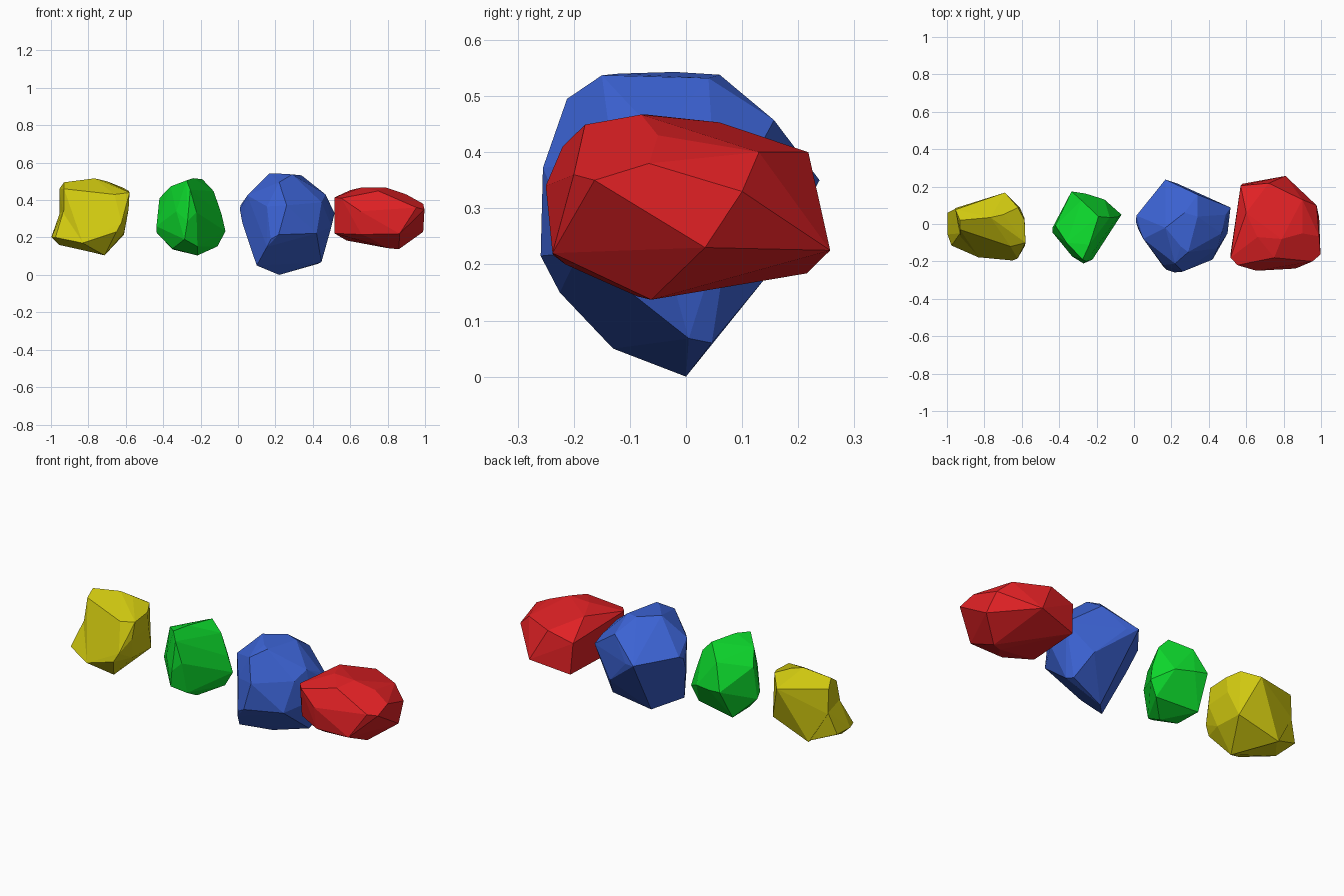
import bpy, bmesh, math


def rock(name, pts, color):
    """Faceted stone: convex hull of its corner points, nearly flat facets merged."""
    bm = bmesh.new()
    for p in pts:
        bm.verts.new(p)
    bmesh.ops.convex_hull(bm, input=bm.verts[:])
    loose = [v for v in bm.verts if not v.link_faces]
    bmesh.ops.delete(bm, geom=loose, context='VERTS')
    bmesh.ops.dissolve_limit(bm, angle_limit=math.radians(5),
                             verts=bm.verts[:], edges=bm.edges[:])
    bmesh.ops.recalc_face_normals(bm, faces=bm.faces[:])
    mesh = bpy.data.meshes.new(name)
    bm.to_mesh(mesh)
    bm.free()
    mat = bpy.data.materials.new(name + "_paint")
    mat.diffuse_color = (*color, 1)
    mesh.materials.append(mat)
    ob = bpy.data.objects.new(name, mesh)
    bpy.context.collection.objects.link(ob)
    return ob


# Red stone, wide and flat
rock("red_rock", [
    (.66, -.07, .467), (.79, -.08, .467), (.60, .06, .453), (.75, -.18, .449),
    (.90, -.05, .43), (.90, .13, .40), (.72, .218, .40), (.57, .205, .36),
    (.81, .257, .225), (.58, .215, .184), (.976, .10, .33), (.99, -.066, .38),
    (.997, -.163, .35), (.99, .034, .23), (.954, -.20, .36), (.864, -.238, .22),
    (.655, -.25, .34), (.66, -.236, .216), (.70, -.215, .20), (.553, -.22, .41),
    (.516, -.18, .414), (.516, -.16, .222), (.86, -.062, .137), (.80, -.087, .143),
    (.54, .0, .21)], (.75, .015, .018))

# Blue stone, the largest, tapering to a low point
rock("blue_rock", [
    (.168, -.02, .543), (.27, .06, .538), (.34, .04, .532), (.25, -.12, .54),
    (.22, -.212, .495), (.26, -.255, .372), (.29, -.15, .537), (.155, -.22, .366),
    (.447, -.13, .388), (.468, -.05, .43), (.49, .05, .382), (.516, .088, .33),
    (.50, -.05, .26), (.217, -.259, .215), (.175, -.245, .19), (.42, -.19, .222),
    (.155, -.225, .15), (.446, .005, .068), (.43, .046, .06), (.22, 0, 0),
    (.10, -.13, .05), (.01, .01, .35), (.013, .045, .37), (.05, -.08, .425),
    (.024, -.03, .275), (.168, .238, .35), (.23, .217, .34), (.34, .157, .457),
    (.38, .145, .18)], (.045, .125, .66))

# Green stone, the smallest
rock("green_rock", [
    (-.275, -.19, .505), (-.238, -.11, .517), (-.19, .04, .511), (-.255, -.20, .455),
    (-.36, -.10, .473), (-.42, -.008, .41), (-.13, .035, .447), (-.28, .126, .45),
    (-.088, .037, .324), (-.067, .05, .233), (-.11, .04, .152), (-.217, -.06, .104),
    (-.222, -.19, .334), (-.27, -.211, .286), (-.286, -.20, .19), (-.217, -.15, .152),
    (-.33, -.174, .34), (-.436, -.045, .26), (-.436, -.02, .227), (-.35, .08, .136),
    (-.35, -.08, .14), (-.334, .174, .31), (-.26, .163, .30), (-.158, .131, .29)],
    (.004, .70, .026))

# Yellow stone: main body plus a low corner, leaving a slight hollow between them
yellow = (.62, .57, .005)
body = rock("yellow_rock", [
    (-.955, .077, .46), (-.93, .02, .495), (-.955, .085, .32), (-.93, -.03, .46),
    (-.767, .035, .516), (-.69, .168, .425), (-.62, .088, .468), (-.585, .02, .45),
    (-.70, .05, .50), (-.58, -.10, .44), (-.585, -.12, .35), (-.585, .03, .36),
    (-.66, -.12, .43), (-.623, -.185, .28), (-.65, -.195, .23), (-.61, -.08, .222),
    (-.714, -.10, .104), (-.767, -.03, .12), (-.83, -.178, .17), (-.61, .088, .215),
    (-.85, .108, .14), (-.93, -.07, .30)], yellow)
corner = rock("yellow_rock_corner", [
    (-.997, -.056, .20), (-.976, -.115, .20), (-.955, -.04, .16), (-.997, .06, .205),
    (-.953, .083, .33), (-.93, -.05, .35), (-.83, -.179, .17), (-.767, -.03, .121),
    (-.84, .106, .143), (-.70, .06, .20), (-.70, .0, .36), (-.70, -.14, .28),
    (-.714, -.098, .106)], yellow)
union = body.modifiers.new("join_corner", 'BOOLEAN')
union.operation = 'UNION'
union.solver = 'EXACT'
union.object = corner
corner.hide_render = True
corner.hide_viewport = True
